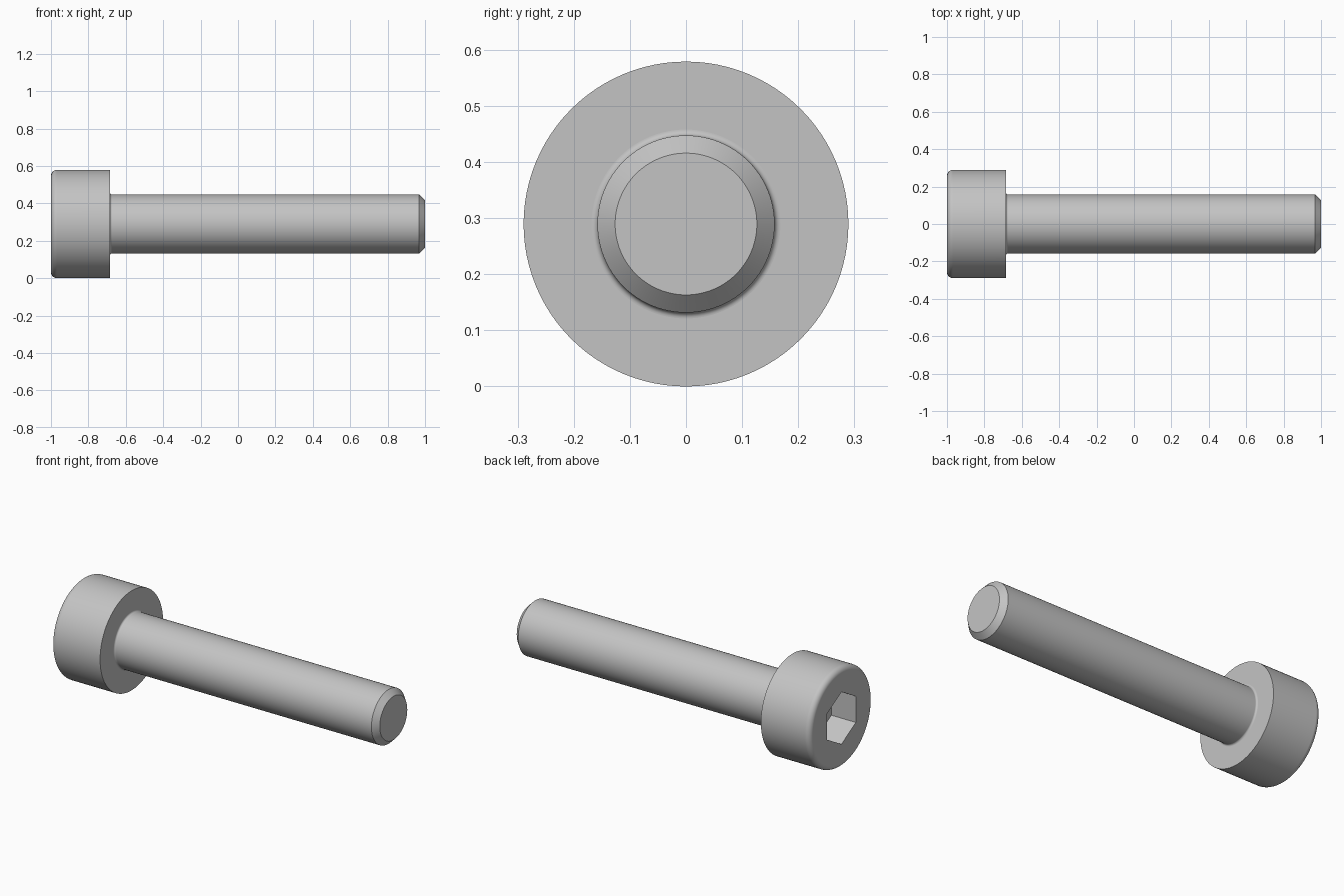
import bpy
import bmesh
from math import sin, cos, pi, radians
from mathutils import Matrix, Vector

cube = bpy.data.objects.get("Cube")
if cube:
    bpy.data.objects.remove(cube, do_unlink=True)

MM = 2 / 19                 # one millimetre in scene units
HEAD_R, SHANK_R = 2.75 * MM, 1.5 * MM
AXIS_Z = HEAD_R             # the screw lies on its side
HEAD_X = -1 + 3 * MM        # underside of the head
SEGMENTS = 96

steel = bpy.data.materials.new("plain steel grey")
steel.use_nodes = True
grey = (0.55, 0.55, 0.55, 1)
steel.diffuse_color = grey
steel.node_tree.nodes["Principled BSDF"].inputs["Base Color"].default_value = grey


def arc(cx, cr, radius, start, end, steps=8):
    """Profile points (x, radius) along a circular arc, angles in degrees."""
    angles = [radians(start + (end - start) * i / steps) for i in range(steps + 1)]
    return [(cx + radius * cos(a), cr + radius * sin(a)) for a in angles]


def revolve(bm, profile):
    """Spin an (x, radius) profile around the x axis."""
    verts = [bm.verts.new((x, 0, r)) for x, r in profile]
    edges = [bm.edges.new(pair) for pair in zip(verts, verts[1:])]
    bmesh.ops.spin(bm, geom=verts + edges, cent=(0, 0, 0), axis=(1, 0, 0),
                   angle=2 * pi, steps=SEGMENTS, use_merge=True)
    bmesh.ops.remove_doubles(bm, verts=bm.verts[:], dist=1e-5)


def rim(bm, x):
    """Open boundary edges lying in the plane at x."""
    return [e for e in bm.edges if e.is_boundary
            and all(abs(v.co.x - x) < 1e-5 for v in e.verts)]


def finish(bm, name):
    """Turn the bmesh into a smooth object with crisp corners."""
    bmesh.ops.translate(bm, verts=bm.verts[:], vec=(0, 0, AXIS_Z))
    mesh = bpy.data.meshes.new(name)
    bm.to_mesh(mesh)
    bm.free()
    mesh.materials.append(steel)
    mesh.shade_smooth()
    mesh.set_sharp_from_angle(angle=radians(30))
    obj = bpy.data.objects.new(name, mesh)
    bpy.context.collection.objects.link(obj)
    weighted = obj.modifiers.new("even shading", 'WEIGHTED_NORMAL')
    weighted.keep_sharp = True
    return obj


# Fillet radius under the head, shared by head and shank
fillet = 0.1 * MM

# Head: rounded outer edge, flat underside ring
round_r = 0.3 * MM
bm = bmesh.new()
revolve(bm, arc(-1 + round_r, HEAD_R - round_r, round_r, 180, 90)
        + [(HEAD_X, HEAD_R), (HEAD_X, SHANK_R + fillet)])

# Hex socket: outline with corners up and down, walls and floor
outer_rim = rim(bm, -1)
socket_r = 1.25 * MM / cos(pi / 6)
corners = [bm.verts.new((-1, socket_r * sin(i * pi / 3), socket_r * cos(i * pi / 3)))
           for i in range(6)]
hexagon = [bm.edges.new((corners[i], corners[(i + 1) % 6])) for i in range(6)]
bmesh.ops.triangle_fill(bm, use_beauty=True, edges=outer_rim + hexagon,
                        normal=(-1, 0, 0))
# Clear any fill inside the hexagon so the socket stays open
inside = [f for f in bm.faces if all(v in corners for v in f.verts)]
bmesh.ops.delete(bm, geom=inside, context='FACES')
walls = bmesh.ops.extrude_edge_only(bm, edges=hexagon)["geom"]
floor = [v for v in walls if isinstance(v, bmesh.types.BMVert)]
bmesh.ops.translate(bm, verts=floor, vec=(1.5 * MM, 0, 0))
bmesh.ops.contextual_create(bm, geom=[e for e in walls
                                      if isinstance(e, bmesh.types.BMEdge)
                                      and all(v in floor for v in e.verts)])
bmesh.ops.recalc_face_normals(bm, faces=bm.faces[:])
# The underside is open, so settle the direction from the outermost wall
side = max(bm.faces, key=lambda f: f.calc_center_median().yz.length)
if side.normal.yz.dot(side.calc_center_median().yz) < 0:
    bmesh.ops.reverse_faces(bm, faces=bm.faces[:])
finish(bm, "screw_head")

# Shank: fillet at the head, chamfered tip with a flat end
chamfer = 0.3 * MM
bm = bmesh.new()
revolve(bm, arc(HEAD_X + fillet, SHANK_R + fillet, fillet, 180, 270)
        + [(1 - chamfer, SHANK_R), (1, SHANK_R - chamfer)])
bmesh.ops.contextual_create(bm, geom=rim(bm, 1))
bmesh.ops.recalc_face_normals(bm, faces=bm.faces[:])
tip = max(bm.faces, key=lambda f: f.calc_center_median().x)
if tip.normal.x < 0:
    bmesh.ops.reverse_faces(bm, faces=bm.faces[:])
finish(bm, "screw_shank")
